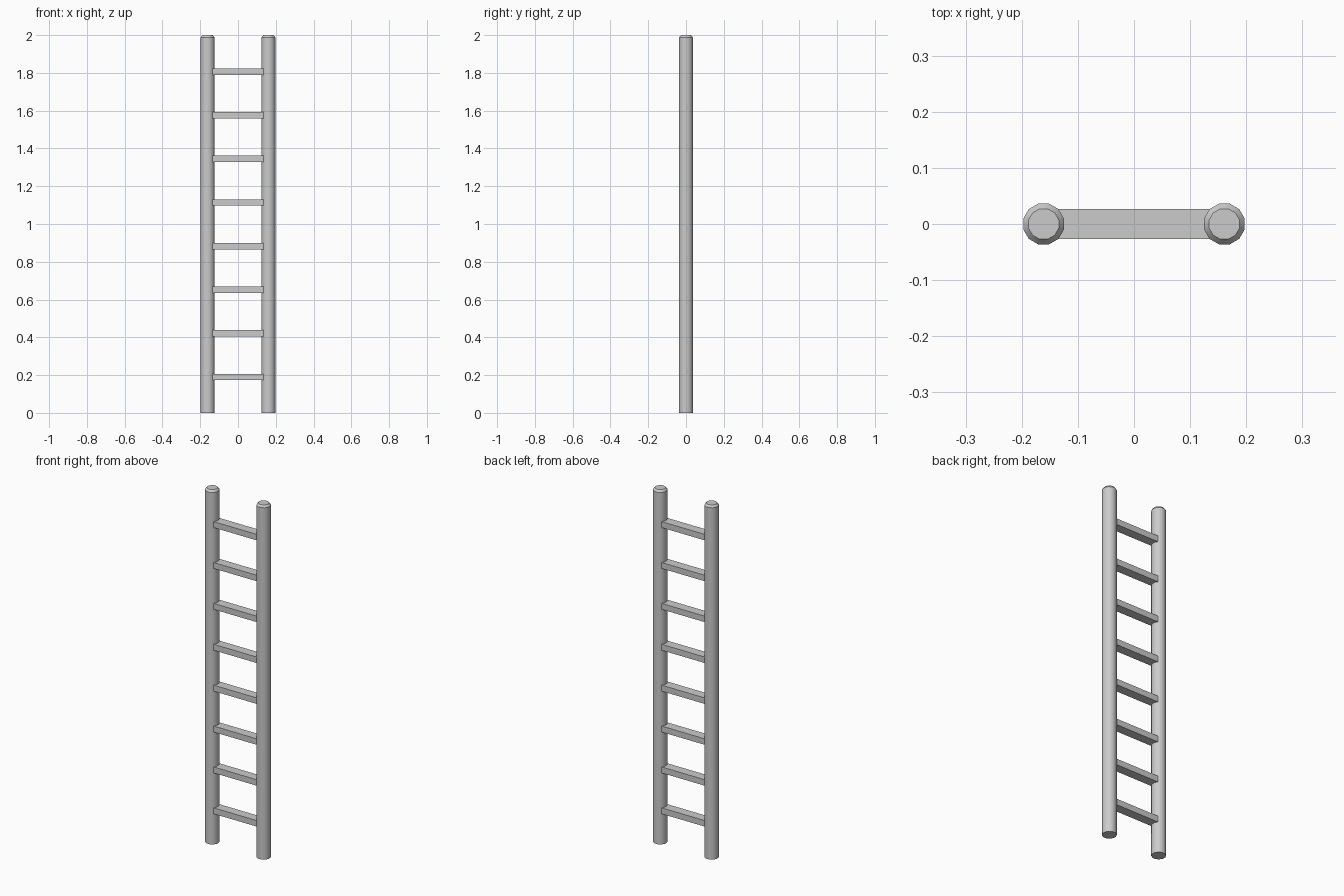
import bpy, bmesh, math

if "Cube" in bpy.data.objects:
    bpy.data.objects.remove(bpy.data.objects["Cube"])

SIDES = 12
POST_X, POST_R = 0.161, 0.0375
TOP_R, CHAMFER, HEIGHT = 0.028, 0.012, 2.0


def finish(name, bm, smooth=False):
    bmesh.ops.recalc_face_normals(bm, faces=bm.faces)
    mesh = bpy.data.meshes.new(name)
    bm.to_mesh(mesh)
    bm.free()
    obj = bpy.data.objects.new(name, mesh)
    bpy.context.collection.objects.link(obj)
    if smooth:
        bpy.ops.object.select_all(action='DESELECT')
        obj.select_set(True)
        bpy.context.view_layer.objects.active = obj
        bpy.ops.object.shade_smooth_by_angle(angle=math.radians(35))
    return obj


# Upright post: a ringed column with a chamfered top and a flat foot
def post(name, x):
    bm = bmesh.new()
    rings = []
    for r, z in ((POST_R, 0), (POST_R, HEIGHT - CHAMFER), (TOP_R, HEIGHT)):
        angles = [2 * math.pi * (i + 0.5) / SIDES for i in range(SIDES)]
        rings.append([bm.verts.new((x + r * math.cos(a), r * math.sin(a), z)) for a in angles])
    for low, high in zip(rings, rings[1:]):
        for i in range(SIDES):
            j = (i + 1) % SIDES
            bm.faces.new((low[i], low[j], high[j], high[i]))
    bm.faces.new(rings[0][::-1])
    bm.faces.new(rings[-1])
    finish(name, bm, smooth=True)


# Flat rectangular rung
def rung(name, z):
    bm = bmesh.new()
    bmesh.ops.create_cube(bm, size=1)
    bmesh.ops.scale(bm, vec=(0.272, 0.053, 0.034), verts=bm.verts)
    bmesh.ops.translate(bm, vec=(0, 0, z), verts=bm.verts)
    finish(name, bm)


post("left_post", -POST_X)
post("right_post", POST_X)
for k in range(8):
    rung(f"rung_{k + 1}", 0.19 + 0.231 * k)
